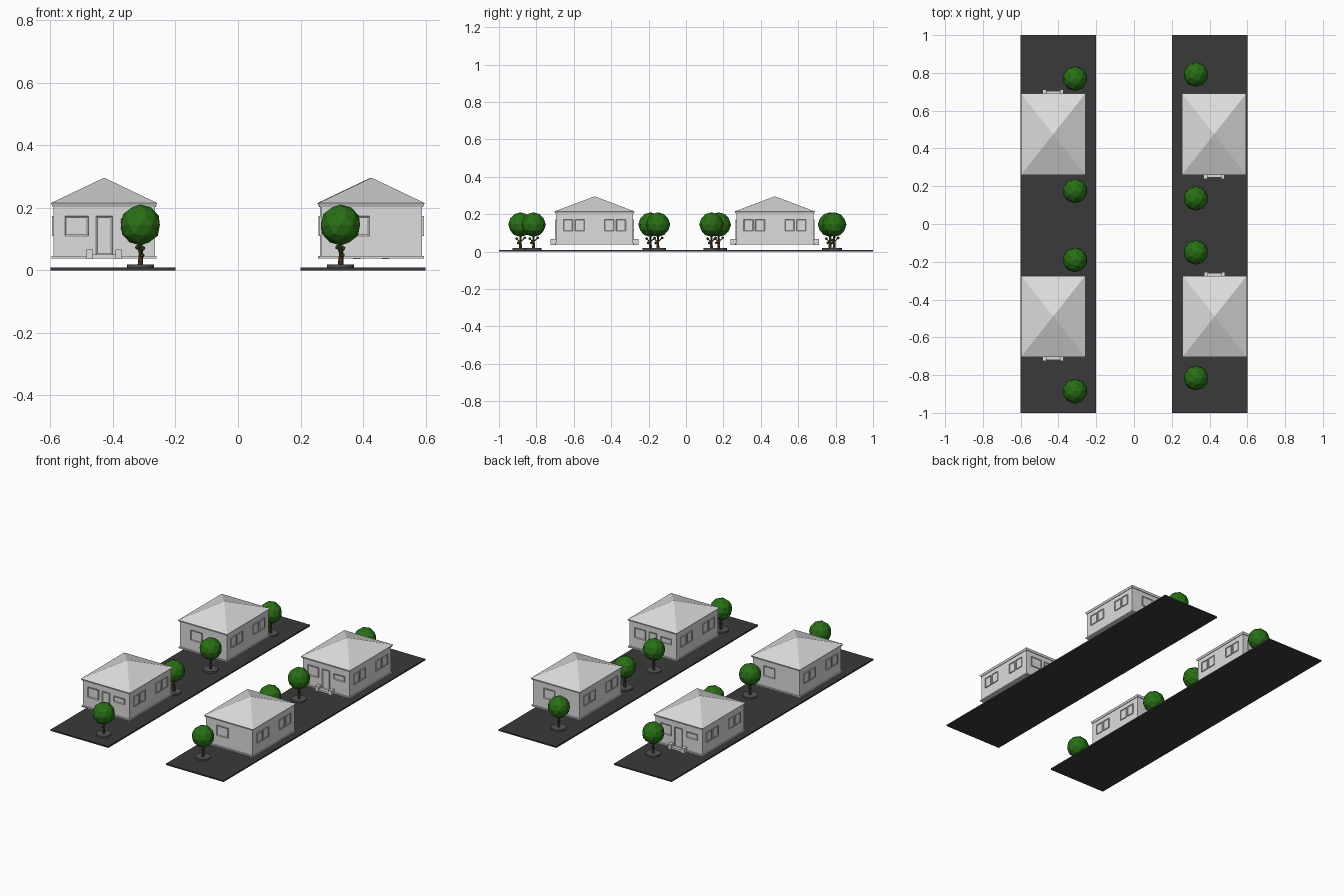
import bpy, bmesh, math
from mathutils import Matrix, Vector

if "Cube" in bpy.data.objects:
    bpy.data.objects.remove(bpy.data.objects["Cube"])


def mat(name, r, g, b):
    m = bpy.data.materials.new(name)
    m.diffuse_color = (r, g, b, 1)
    m.use_nodes = True
    m.node_tree.nodes["Principled BSDF"].inputs["Base Color"].default_value = m.diffuse_color
    return m


ASPHALT = mat("dark asphalt", 0.042, 0.042, 0.043)
PLASTER = mat("light grey plaster", 0.72, 0.72, 0.72)
LEAF = mat("leaf green", 0.022, 0.16, 0.008)
BARK = mat("bark brown", 0.10, 0.045, 0.018)
STONE = mat("pit stone", 0.09, 0.09, 0.09)


def finish(bm, name, m, matrix=Matrix()):
    bm.transform(matrix)
    bmesh.ops.recalc_face_normals(bm, faces=bm.faces)
    me = bpy.data.meshes.new(name)
    bm.to_mesh(me)
    bm.free()
    me.materials.append(m)
    ob = bpy.data.objects.new(name, me)
    bpy.context.collection.objects.link(ob)
    return ob


def box(bm, lo, hi, rot=0):
    lo, hi = Vector(lo), Vector(hi)
    size = hi - lo
    M = (Matrix.Rotation(rot, 4, 'Z') @ Matrix.Translation((lo + hi) / 2)
         @ Matrix.Diagonal((*size, 1)))
    return bmesh.ops.create_cube(bm, size=1, matrix=M)['verts']


def panel(bm, rot, wall, u, z0, z1, w, border=0.006):
    """Framed window or door on a wall, with a recessed pane."""
    verts = box(bm, (u - w / 2, -wall - 0.005, z0), (u + w / 2, -wall + 0.004, z1), rot)
    out = Matrix.Rotation(rot, 3, 'Z') @ Vector((0, -1, 0))
    bm.normal_update()
    face = max({f for v in verts for f in v.link_faces}, key=lambda f: f.normal.dot(out))
    bmesh.ops.inset_individual(bm, faces=[face], thickness=border, depth=-0.003)


def tube(bm, a, b, r1, r2, n=6):
    a, b = Vector(a), Vector(b)
    M = Matrix.Translation((a + b) / 2) @ (b - a).to_track_quat('Z', 'Y').to_matrix().to_4x4()
    bmesh.ops.create_cone(bm, cap_ends=True, segments=n, radius1=r1, radius2=r2,
                          depth=(b - a).length, matrix=M)


WX, WY = 0.162, 0.206  # half sizes of the house walls


def house(x, y, turn):
    M = Matrix.Translation((x, y, 0)) @ Matrix.Rotation(turn, 4, 'Z')
    # walls and plinth
    bm = bmesh.new()
    box(bm, (-WX, -WY, 0.045), (WX, WY, 0.205))
    box(bm, (-WX - 0.006, -WY - 0.006, 0.038), (WX + 0.006, WY + 0.006, 0.046))
    finish(bm, "house_walls", PLASTER, M)
    # hipped roof: flared eave and pyramid
    bm = bmesh.new()
    rings = []
    for ex, ey, z in ((0.165, 0.210, 0.203), (0.170, 0.215, 0.215)):
        rings.append([bm.verts.new((sx * ex, sy * ey, z))
                      for sx, sy in ((-1, -1), (1, -1), (1, 1), (-1, 1))])
    apex = bm.verts.new((0, 0, 0.296))
    bm.faces.new(rings[0])
    for i in range(4):
        j = (i + 1) % 4
        bm.faces.new((rings[0][i], rings[0][j], rings[1][j], rings[1][i]))
        bm.faces.new((rings[1][i], rings[1][j], apex))
    finish(bm, "house_roof", PLASTER, M)
    # door and windows
    bm = bmesh.new()
    panel(bm, 0, WY, 0, 0.050, 0.173, 0.052)
    panel(bm, 0, WY, -0.088, 0.110, 0.173, 0.075)
    panel(bm, 0, WY, 0.092, 0.130, 0.165, 0.075)
    panel(bm, math.pi, WY, -0.046, 0.110, 0.173, 0.078)
    for side in (math.pi / 2, -math.pi / 2):
        for pair in (-0.11, 0.11):
            for d in (-0.031, 0.031):
                panel(bm, side, WX, pair + d, 0.110, 0.173, 0.052)
    finish(bm, "door_and_windows", PLASTER, M)
    # entrance step between two low side blocks
    bm = bmesh.new()
    box(bm, (-0.036, -WY - 0.024, 0.038), (0.036, -WY, 0.050))
    for s in (-0.046, 0.046):
        box(bm, (s - 0.010, -WY - 0.030, 0.036), (s + 0.010, -WY, 0.067))
    finish(bm, "entrance_step", PLASTER, M)


def tree(x, y):
    M = Matrix.Translation((x, y, 0))
    # round tree pit
    bm = bmesh.new()
    tube(bm, (0, 0, 0.006), (0, 0, 0.019), 0.043, 0.043, 20)
    finish(bm, "tree_pit", STONE, M)
    # trunk and twigs
    twigs = [((0.004, 0, 0.040), (0.006, -0.012, 0.047)),
             ((0, 0, 0.052), (-0.010, 0.022, 0.074)),
             ((0, 0, 0.050), (0.008, -0.020, 0.070))]
    bm = bmesh.new()
    tube(bm, (0, 0, 0.015), (0.002, 0, 0.055), 0.009, 0.007)
    tube(bm, (0.002, 0, 0.053), (0, 0, 0.100), 0.007, 0.005)
    for a, b in twigs:
        tube(bm, a, b, 0.004, 0.002, 5)
    finish(bm, "tree_trunk", BARK, M)
    # faceted crown and small leaf tufts
    bm = bmesh.new()
    bmesh.ops.create_icosphere(bm, subdivisions=2, radius=0.0655,
                               matrix=Matrix.Translation((0, 0, 0.145)))
    for a, b in twigs:
        bmesh.ops.create_icosphere(bm, subdivisions=1, radius=0.008,
                                   matrix=Matrix.Translation(b))
    finish(bm, "tree_crown", LEAF, M)


# two ground strips
for s in (-1, 1):
    bm = bmesh.new()
    box(bm, (s * 0.4 - 0.2, -1, 0), (s * 0.4 + 0.2, 1, 0.009))
    finish(bm, "ground_strip", ASPHALT)

house(-0.428, -0.489, 0)
house(-0.428, 0.475, math.pi)
house(0.427, -0.489, math.pi)
house(0.424, 0.475, 0)

for y in (0.77, 0.175, -0.19, -0.885):
    tree(-0.312, y)
for y in (0.792, 0.136, -0.15, -0.815):
    tree(0.328, y)
